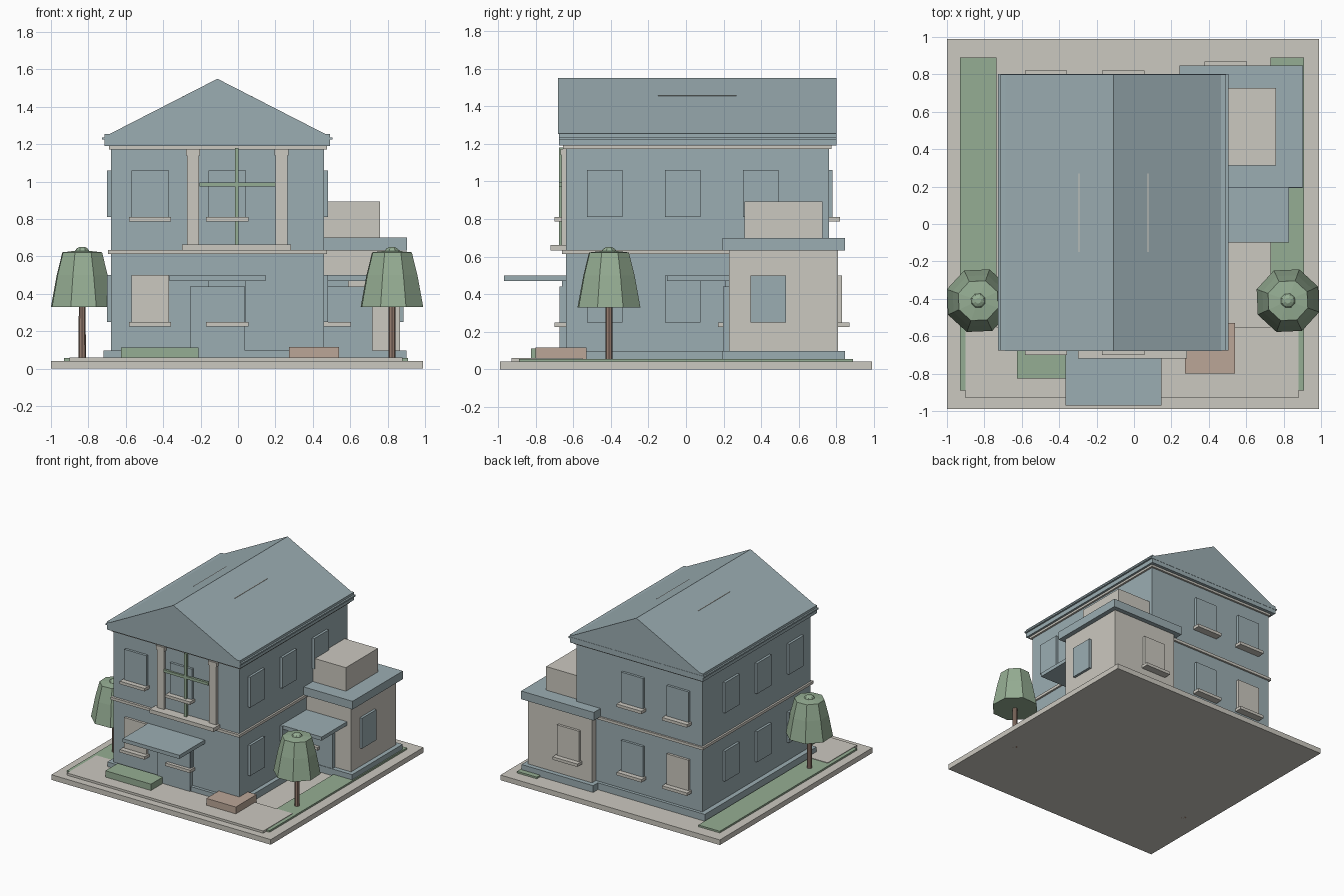
import bpy, bmesh, math

cube = bpy.data.objects.get("Cube")
if cube:
    bpy.data.objects.remove(cube)


# Materials, given as screen values and turned to linear
def material(name, *rgb):
    color = [(c / 255) ** 2.2 for c in rgb] + [1]
    mat = bpy.data.materials.new(name)
    mat.use_nodes = True
    mat.diffuse_color = color
    mat.node_tree.nodes["Principled BSDF"].inputs["Base Color"].default_value = color
    return mat


CREAM = material("cream_stone", 202, 199, 190)
BLUE = material("grey_blue", 154, 172, 177)
GREEN = material("leaf_green", 148, 172, 146)
CLAY = material("clay", 186, 165, 150)
BARK = material("bark", 150, 125, 112)


def finish(name, bm, mat):
    bmesh.ops.recalc_face_normals(bm, faces=bm.faces)
    mesh = bpy.data.meshes.new(name)
    bm.to_mesh(mesh)
    bm.free()
    mesh.materials.append(mat)
    obj = bpy.data.objects.new(name, mesh)
    bpy.context.collection.objects.link(obj)
    return obj


# Box from its limits along each axis
def box(name, mat, x, y, z):
    bm = bmesh.new()
    bmesh.ops.create_cube(bm, size=1)
    for v in bm.verts:
        v.co = [r[0] if c < 0 else r[1] for c, r in zip(v.co, (x, y, z))]
    return finish(name, bm, mat)


# Stack of polygon rings, given as (radius, height)
def lathe(name, mat, cx, cy, rings, sides, turn=0):
    bm = bmesh.new()
    loops = []
    for r, z in rings:
        angles = [turn + math.tau * i / sides for i in range(sides)]
        loops.append([bm.verts.new((cx + r * math.cos(a), cy + r * math.sin(a), z)) for a in angles])
    for low, high in zip(loops, loops[1:]):
        for i in range(sides):
            j = (i + 1) % sides
            bm.faces.new((low[i], low[j], high[j], high[i]))
    bm.faces.new(loops[0])
    bm.faces.new(loops[-1])
    return finish(name, bm, mat)


# Window plate with sill on a wall facing along y
def window_y(name, mat, cx, wall, out, z):
    def span(depth):
        return sorted((wall - out * 0.01, wall + out * depth))
    box(name, mat, (cx - 0.1, cx + 0.1), span(0.02), (z, z + 0.25))
    box(name + "_sill", CREAM, (cx - 0.113, cx + 0.113), span(0.06), (z - 0.024, z))


# Window plate on a wall facing along x
def window_x(name, cy, wall, out, z):
    xs = sorted((wall - out * 0.01, wall + out * 0.02))
    box(name, BLUE, xs, (cy - 0.094, cy + 0.094), (z, z + 0.25))


# Door with flat canopy on a front wall
def entrance(name, cx, wall):
    box(name + "_door", BLUE, (cx - 0.147, cx + 0.147), (wall - 0.033, wall), (0.05, 0.44))
    box(name + "_canopy", BLUE, (cx - 0.257, cx + 0.257), (wall - 0.33, wall), (0.47, 0.5))


# Ground
box("ground_slab", CREAM, (-1, 0.99), (-0.99, 0.99), (0, 0.042))
box("front_paving", CREAM, (-0.9, 0.88), (-0.93, -0.55), (0.04, 0.06))
box("lawn_right", GREEN, (-0.93, -0.735), (-0.89, 0.89), (0.04, 0.056))
box("lawn_left", GREEN, (0.73, 0.91), (-0.89, 0.89), (0.04, 0.056))
box("hedge_bed", GREEN, (-0.625, -0.212), (-0.825, -0.665), (0.04, 0.112))
box("clay_planter", CLAY, (0.273, 0.54), (-0.8, -0.53), (0.04, 0.116))

# Main house
box("house_body", BLUE, (-0.68, 0.46), (-0.64, 0.76), (0.04, 1.2))
box("house_plinth", BLUE, (-0.72, 0.495), (-0.665, 0.785), (0.04, 0.098))
box("belt_course", CREAM, (-0.695, 0.475), (-0.66, 0.775), (0.613, 0.635))
box("cornice", CREAM, (-0.69, 0.475), (-0.655, 0.775), (1.173, 1.191))
box("eave", BLUE, (-0.715, 0.492), (-0.677, 0.8), (1.19, 1.255))
box("eave_lip", BLUE, (-0.728, 0.506), (-0.677, 0.802), (1.224, 1.236))

# Gable roof
bm = bmesh.new()
ends = [[bm.verts.new(p) for p in ((-0.69, y, 1.253), (0.47, y, 1.253), (-0.11, y, 1.55))]
        for y in (-0.68, 0.8)]
for end in ends:
    bm.faces.new(end)
for i in range(3):
    j = (i + 1) % 3
    bm.faces.new((ends[0][i], ends[0][j], ends[1][j], ends[1][i]))
finish("gable_roof", bm, BLUE)
box("roof_strip", CREAM, (-0.297, 0.077), (-0.15, 0.27), (1.451, 1.457))

# House windows
for floor, z in (("lower", 0.25), ("upper", 0.81)):
    for side, wall, out in (("front", -0.64, -1), ("back", 0.76, 1)):
        for col, cx in (("right", -0.47), ("middle", -0.057)):
            mat = CREAM if (floor, col) == ("lower", "right") else BLUE
            window_y(f"{floor}_{side}_{col}_window", mat, cx, wall, out, z)
    for side, wall, out in (("right", -0.68, -1), ("left", 0.46, 1)):
        for row, cy in enumerate((-0.432, -0.017, 0.398)):
            window_x(f"{floor}_{side}_window_{row}", cy, wall, out, z)

# Front entrance and upper balcony bay
entrance("front", -0.11, -0.64)
box("balcony_ledge", CREAM, (-0.3, 0.283), (-0.72, -0.63), (0.632, 0.663))
for side, cx in (("right", -0.24), ("left", 0.233)):
    box(side + "_pilaster", CREAM, (cx - 0.032, cx + 0.032), (-0.662, -0.63), (0.66, 1.173))
    box(side + "_capital", CREAM, (cx - 0.038, cx + 0.038), (-0.668, -0.63), (1.14, 1.174))
box("bay_post", GREEN, (-0.017, 0.004), (-0.675, -0.655), (0.66, 1.18))
box("bay_rail", GREEN, (-0.205, 0.2), (-0.675, -0.655), (0.974, 0.996))

# Side annex
box("annex_body", CREAM, (0.285, 0.865), (0.23, 0.81), (0.04, 0.65))
box("annex_plinth", BLUE, (0.25, 0.9), (0.193, 0.847), (0.04, 0.098))
box("annex_roof", BLUE, (0.243, 0.903), (0.195, 0.847), (0.633, 0.7))
box("annex_roof_box", CREAM, (0.34, 0.76), (0.312, 0.727), (0.69, 0.893))
entrance("annex", 0.572, 0.23)
window_y("annex_front_window", BLUE, 0.49, 0.23, -1, 0.25)
window_y("annex_back_window", CREAM, 0.49, 0.81, 1, 0.25)
window_x("annex_left_window", 0.437, 0.865, 1, 0.25)

# Trees
CROWN = [(0.02, 0.33), (0.178, 0.33), (0.145, 0.5), (0.113, 0.622),
         (0.04, 0.63), (0.032, 0.642), (0.015, 0.651)]
for side, cx in (("right", -0.833), ("left", 0.823)):
    lathe(side + "_tree_trunk", BARK, cx, -0.41, [(0.02, 0.0), (0.018, 0.36)], 8)
    lathe(side + "_tree_crown", GREEN, cx, -0.41, CROWN, 8, math.radians(25))
